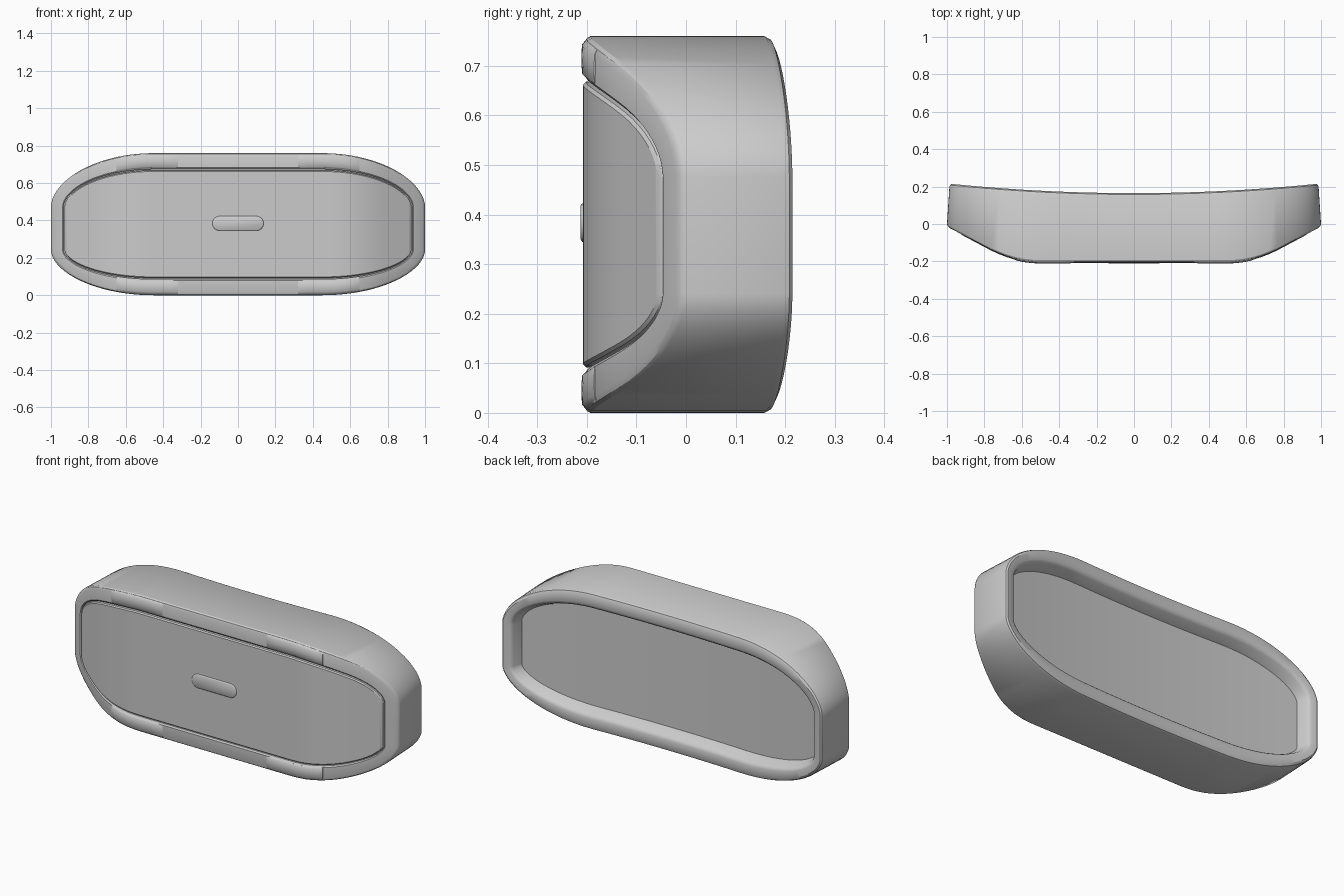
import bpy, bmesh, math

if "Cube" in bpy.data.objects:
    bpy.data.objects.remove(bpy.data.objects["Cube"])

ZS_TOP, ZS_BOT, HEIGHT, CORNER, POWER = 0.475, 0.24, 0.76, 0.45, 1.1


def front(x, off=0.0):
    """Front surface: flat middle, swept-back ends."""
    a = abs(x)
    if a < 0.5:
        y = -0.205
    elif a < 0.78:
        y = -0.205 + 0.95 * (a - 0.5) ** 2
    else:
        y = -0.1305 + 0.532 * (a - 0.78)
    return y + off


def back(x, off=0.0):
    """Back surface: gently concave across the width."""
    return 0.165 + 0.052 * x * x + off


def edge_z(k, dz, top):
    """Edge height for outline factor k (1 on the flat, 0 at the end)."""
    if top:
        return ZS_TOP + (HEIGHT - dz - ZS_TOP) * k
    return ZS_BOT - (ZS_BOT - dz) * k


def outline(dx, dz):
    """Rounded outline inset by dx, dz: top left to right, then bottom right to left."""
    hw, n = 1 - dx, 18
    half = [(CORNER * i / 6, 1.0) for i in range(6)]
    for i in range(n + 1):
        t = math.pi / 2 * i / n
        half.append((CORNER + (hw - CORNER) * math.sin(t), max(0, math.cos(t)) ** POWER))
    row = [(-x, k) for x, k in reversed(half[1:])] + half
    return ([(x, edge_z(k, dz, True)) for x, k in row]
            + [(x, edge_z(k, dz, False)) for x, k in reversed(row)])


def bridge(bm, loops):
    for a, b in zip(loops, loops[1:]):
        for i in range(len(a)):
            j = (i + 1) % len(a)
            bm.faces.new((a[i], a[j], b[j], b[i]))


def finish(name, bm, angle=30):
    bmesh.ops.recalc_face_normals(bm, faces=bm.faces)
    mesh = bpy.data.meshes.new(name)
    bm.to_mesh(mesh)
    bm.free()
    ob = bpy.data.objects.new(name, mesh)
    bpy.context.collection.objects.link(ob)
    bpy.ops.object.select_all(action='DESELECT')
    ob.select_set(True)
    bpy.context.view_layer.objects.active = ob
    bpy.ops.object.shade_smooth_by_angle(angle=math.radians(angle))


def loft(name, rings):
    """Skin a list of (dx, dz, surface, offset) rings and close both ends with strips."""
    bm = bmesh.new()
    loops = [[bm.verts.new((x, surf(x, off), z)) for x, z in outline(dx, dz)]
             for dx, dz, surf, off in rings]
    bridge(bm, loops)
    n = len(loops[0])
    for r in (loops[0], loops[-1]):
        for i in range(n // 2 - 1):
            bm.faces.new((r[i], r[i + 1], r[n - 2 - i], r[n - 1 - i]))
    finish(name, bm)


# Outer shell: front groove, rim, side wall, back rim and shallow back recess
loft("housing", [
    (0.068, 0.086, front, 0.020),
    (0.068, 0.086, front, 0.006),
    (0.062, 0.078, front, 0.000),
    (0.014, 0.016, front, 0.000),
    (0.004, 0.005, front, 0.004),
    (0.000, 0.000, front, 0.012),
    (0.013, 0.000, back, -0.018),
    (0.016, 0.006, back, -0.007),
    (0.024, 0.022, back, 0.000),
    (0.058, 0.064, back, 0.000),
    (0.068, 0.076, back, -0.005),
    (0.074, 0.084, back, -0.014),
    (0.090, 0.106, back, -0.065),
])

# Front panel sitting inside the groove
loft("front_panel", [
    (0.073, 0.092, front, 0.022),
    (0.073, 0.092, front, 0.003),
    (0.079, 0.098, front, -0.003),
])


# Four slightly raised pads on the front rim
def rim_pad(name, side, top):
    bm = bmesh.new()
    sections = []
    for i in range(13):
        x = 0.32 + 0.33 * i / 12
        lift = 0.001 if i in (0, 12) else 0.005
        prof = [(0.02, 0.004), (0.012, 0.002), (0.004, 0.006), (-lift, 0.017),
                (-lift - 0.001, 0.045), (-lift, 0.073), (0.003, 0.081), (0.02, 0.084)]
        ring = []
        for off, d in prof:
            s = max(0, (x - CORNER) / (1 - d * 0.8 - CORNER))
            k = math.sqrt(1 - s * s) ** POWER
            ring.append(bm.verts.new((side * x, front(x, off), edge_z(k, d, top))))
        sections.append(ring)
    bridge(bm, sections)
    bm.faces.new(sections[0])
    bm.faces.new(sections[-1])
    finish(name, bm, 60)


for side, sname in ((-1, "left"), (1, "right")):
    for top, tname in ((True, "top"), (False, "bottom")):
        rim_pad(f"rim_pad_{tname}_{sname}", side, top)

# Pill-shaped button in the middle of the panel
bm = bmesh.new()
pill = []
for r, y in ((0.039, -0.200), (0.039, -0.2095), (0.034, -0.2125)):
    ring = []
    for i in range(32):
        a = 2 * math.pi * (i + 0.5) / 32
        cx = 0.098 if math.cos(a) > 0 else -0.098
        ring.append(bm.verts.new((cx + r * math.cos(a), y, 0.384 + r * math.sin(a))))
    pill.append(ring)
bridge(bm, pill)
bm.faces.new(pill[0])
bm.faces.new(pill[-1])
finish("center_button", bm, 60)
